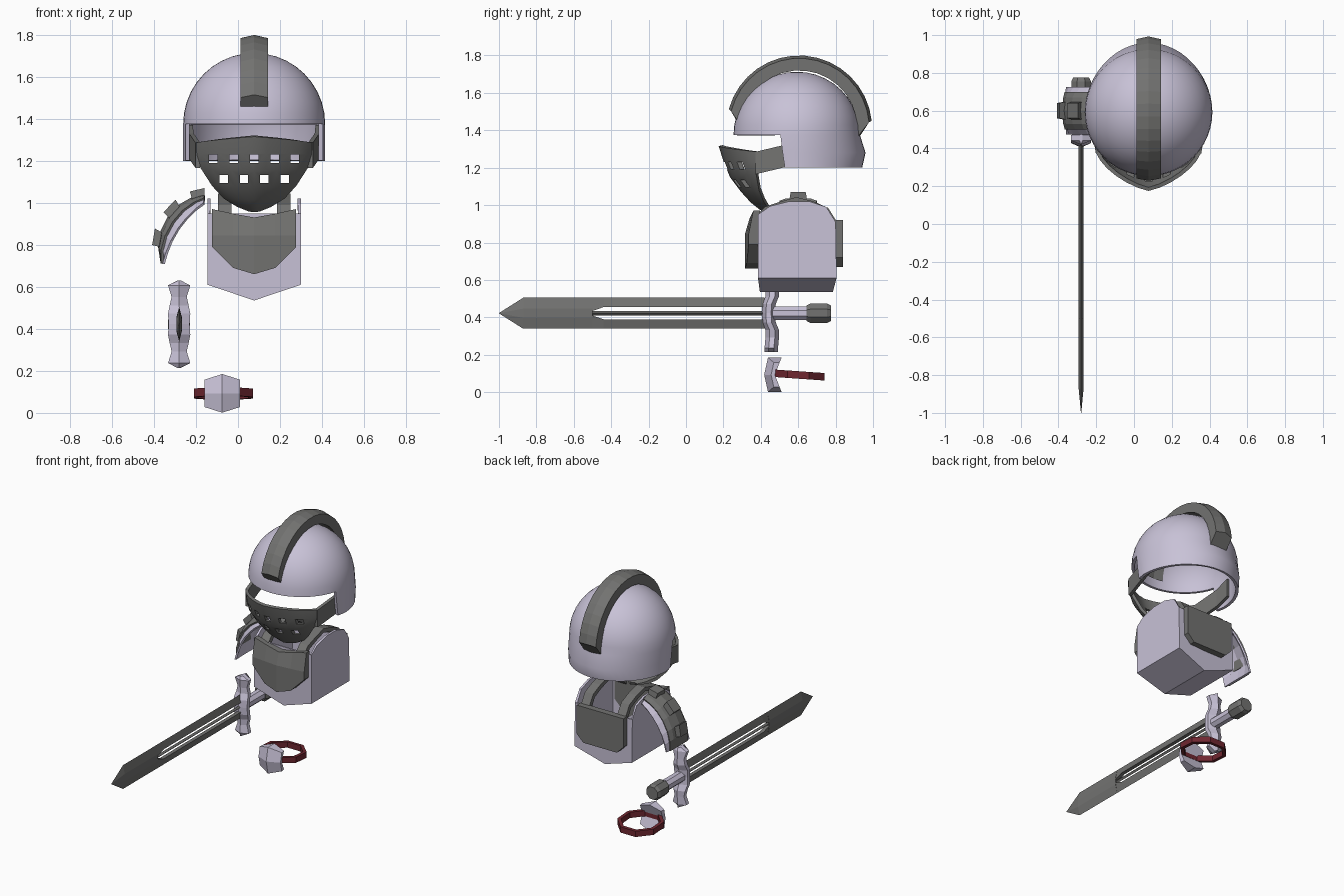
import bpy, bmesh
from math import sin, cos, pi, radians

if "Cube" in bpy.data.objects:
    bpy.data.objects.remove(bpy.data.objects["Cube"])

CX = 0.077  # centre line of helmet and breastplate


def material(name, rgb):
    m = bpy.data.materials.new(name)
    m.diffuse_color = (*rgb, 1)
    m.use_nodes = True
    m.node_tree.nodes["Principled BSDF"].inputs["Base Color"].default_value = m.diffuse_color
    return m


STEEL = material("pale_steel", (0.58, 0.54, 0.68))
DARK = material("dark_iron", (0.17, 0.17, 0.165))
RED = material("red_leather", (0.16, 0.02, 0.03))


def mesh_object(name, verts, faces, mat, thick=0.0, smooth=None):
    me = bpy.data.meshes.new(name)
    me.from_pydata(verts, [], faces)
    bm = bmesh.new()
    bm.from_mesh(me)
    bmesh.ops.remove_doubles(bm, verts=bm.verts, dist=1e-5)
    bmesh.ops.recalc_face_normals(bm, faces=bm.faces)
    bm.to_mesh(me)
    bm.free()
    me.materials.append(mat)
    ob = bpy.data.objects.new(name, me)
    bpy.context.collection.objects.link(ob)
    bpy.ops.object.select_all(action='DESELECT')
    bpy.context.view_layer.objects.active = ob
    ob.select_set(True)
    if thick:
        mod = ob.modifiers.new("thickness", 'SOLIDIFY')
        mod.thickness, mod.offset = thick, -1
        bpy.ops.object.modifier_apply(modifier=mod.name)
    if smooth:
        bpy.ops.object.shade_smooth_by_angle(angle=radians(smooth))
    return ob


def loft(name, rows, mat, ring=True, caps=True, loop=False, **kw):
    """Skin equal-length rows of points; ring closes each row, loop joins last to first."""
    n = len(rows[0])
    verts = [p for r in rows for p in r]
    faces = []
    for i in range(len(rows) if loop else len(rows) - 1):
        a, b = i * n, (i + 1) % len(rows) * n
        for j in range(n if ring else n - 1):
            k = (j + 1) % n
            faces.append((a + j, a + k, b + k, b + j))
    if ring and caps and not loop:
        faces += [tuple(range(n)), tuple(range(len(verts) - n, len(verts)))]
    return mesh_object(name, verts, faces, mat, **kw)


def box_bm(bm, c, s):
    r = bmesh.ops.create_cube(bm, size=1)["verts"]
    bmesh.ops.scale(bm, vec=s, verts=r)
    bmesh.ops.translate(bm, vec=c, verts=r)


# Helmet: hemisphere with an open-fronted, back-flared skirt
N, R, HY, HZ = 48, 0.338, 0.592, 1.375
rings = [(R * cos(i * pi / 20), HZ + R * sin(i * pi / 20), 0) for i in range(10, -1, -1)]
rings += [(R, 1.28, 0.03), (R, 1.2, 0.012)]
verts, faces = [], []
for k, (r, z, flare) in enumerate(rings):
    for j in range(N):
        a = 2 * pi * j / N
        y = HY + (r + flare * max(0, sin(a))) * sin(a)
        if k > 10 and sin(a) < 0:
            y += 0.012 * (k - 10)
        verts.append((CX + r * cos(a), y, z))
for k in range(len(rings) - 1):
    for j in range(N):
        mid = sin(2 * pi * (j + 0.5) / N)
        if k < 10 or mid > -0.22:
            a, b = k * N + j, k * N + (j + 1) % N
            faces.append((a, b, b + N, a + N))
mesh_object("helmet", verts, faces, STEEL, thick=0.02, smooth=40)

# Crest over the helmet with a raised centre ridge
rows = []
for i in range(17):
    t = i / 16
    sec = []
    for x, r, a0, a1 in ((-.065, .31, 177, -10), (-.065, .375, 166, 5), (0, .39, 164.5, 6),
                         (.065, .375, 166, 5), (.065, .31, 177, -10), (0, .32, 177, -10)):
        a = radians(a0 + (a1 - a0) * t)
        sec.append((CX + x, 0.605 + r * cos(a), 1.41 + r * sin(a)))
    rows.append(sec)
loft("crest", rows, DARK)

# Visor: keeled shell, punched with breathing holes
rows = []
for zc, yc, w, ys, zs in ((1.315, .175, .28, .38, 1.285), (1.235, .2, .275, .375, 1.23),
                          (1.15, .235, .255, .375, 1.165), (1.07, .295, .2, .39, 1.08),
                          (1.015, .345, .145, .415, 1.02), (.975, .395, .08, .44, .98),
                          (.955, .44, .03, .465, .96)):
    row = []
    for j in range(-6, 7):
        u = abs(j) / 6
        row.append((CX + w * sin(u * pi / 2 * .8) / sin(pi * .4) * (1 if j > 0 else -1),
                    yc + (ys - yc) * u ** 1.35, zc + (zs - zc) * u))
    rows.append(row)
visor = loft("visor", rows, DARK, ring=False, thick=0.02)
bm = bmesh.new()
for i in range(5):
    box_bm(bm, (CX + (i - 2) * .097, .3, 1.21), (.04, .5, .04))
for i in range(4):
    box_bm(bm, (CX + (i - 1.5) * .097, .3, 1.113), (.04, .5, .04))
cut_me = bpy.data.meshes.new("hole_cutter")
bm.to_mesh(cut_me)
bm.free()
cutter = bpy.data.objects.new("hole_cutter", cut_me)
bpy.context.collection.objects.link(cutter)
cutter.hide_render = True
mod = visor.modifiers.new("holes", 'BOOLEAN')
mod.operation, mod.solver, mod.object = 'DIFFERENCE', 'EXACT', cutter
bpy.ops.object.modifier_apply(modifier=mod.name)
bpy.data.objects.remove(cutter)
bpy.ops.object.shade_smooth_by_angle(angle=radians(30))

for s in (-1, 1):
    # Visor arms reaching back into the helmet
    loft("visor_arm", [[(CX + s * (x - d), y, z) for d, z in ((0, z0), (0, z1), (.022, z1), (.022, z0))]
                       for x, y, z0, z1 in ((.279, .372, 1.165, 1.285), (.31, .56, 1.21, 1.33),
                                            (.314, .66, 1.245, 1.37))], DARK)
    # Shoulder straps
    path = ((.36, .93), (.42, .99), (.51, 1.02), (.59, 1.043), (.68, 1.02), (.76, .985), (.82, .89))
    loft("shoulder_strap", [[(CX + s * .14 + x, y + (.59 - y) * k, z - d) for x, k, d in
                             ((-.032, 0, 0), (.032, 0, 0), (.032, .1, .028), (-.032, .1, .028))]
                            for y, z in path], DARK)

# Breastplate body: open-topped shell with side walls and a V-shaped bottom
side = ((.385, .61), (.385, .95), (.45, .995), (.55, 1.02), (.66, 1.02), (.75, .99), (.8, .91), (.805, .61))
n = len(side)
verts = [(CX + s * .222, y, z) for s in (-1, 1) for y, z in side] + [(CX, .395, .535), (CX, .785, .535)]
faces = [tuple(range(n)), tuple(range(n, 2 * n)),
         (0, 1, n + 1, n, 2 * n), (n - 1, n - 2, 2 * n - 2, 2 * n - 1, 2 * n + 1),
         (0, n - 1, 2 * n + 1, 2 * n), (n, 2 * n - 1, 2 * n + 1, 2 * n)]
mesh_object("breastplate_body", verts, faces, STEEL, thick=0.015)

# Chest plate: three stacked rows bent at mid height
rows = []
for x, top, low in ((-.2, .97, .79), (-.1, .948, .69), (0, .93, .66), (.1, .948, .69), (.2, .97, .79)):
    f = .315 + abs(x) * .1
    mid = max(.845, low + .01)
    rows.append([(CX + x, .395, top), (CX + x, f + .025, top), (CX + x, f, mid),
                 (CX + x, f, low), (CX + x, .395, low)])
loft("chest_plate", rows, DARK)

# Back plate with clipped lower corners
outline = ((-.18, .92), (.18, .92), (.18, .72), (.13, .67), (-.13, .67), (-.18, .72))
loft("back_plate", [[(CX + x, y, z) for x, z in outline] for y in (.795, .84)], DARK)

# Shoulder guard: curved shell, dark overlay and three raised blocks
outer = ((-.16, 1.035), (-.22, 1.02), (-.28, .985), (-.33, .93), (-.365, .86), (-.375, .79), (-.362, .71))
inner = ((-.165, 1.0), (-.205, .97), (-.245, .93), (-.285, .88), (-.32, .82), (-.345, .76), (-.36, .71))


def guard(name, cols, mat, grow, thick, ids):
    loft(name, [[(inner[i][0] + (outer[i][0] - inner[i][0]) * b - grow * sin(i * pi / 12), .6 + y,
                  inner[i][1] + (outer[i][1] - inner[i][1]) * b + grow * cos(i * pi / 12))
                 for y, b in cols] for i in ids], mat, ring=False, thick=thick)


guard("shoulder_guard", ((-.125, 0), (-.075, .7), (0, .95), (.075, .7), (.125, 0)), STEEL, 0, .012, range(7))
guard("shoulder_overlay", ((-.1, .5), (-.07, .8), (0, 1), (.07, .8), (.1, .5)), DARK, .006, .012, range(7))
for ids in ((0, 1), (2, 3), (4, 5)):
    rows = []
    for i in ids:
        a = i * pi / 12
        ox, oz = outer[i]
        rows.append([(ox - g * sin(a), .6 + y, oz + g * cos(a))
                     for y, g in ((-.05, -.02), (-.04, .035), (.04, .035), (.05, -.02))])
    loft("shoulder_block", rows, DARK)

# Sword blade: diamond tip section, two edge rails and a central bar
SX, SZ, T = -.28, .422, .013
loft("blade_tip", [[(SX, y, SZ + h), (SX + t, y, SZ + .3 * h), (SX + t, y, SZ - .3 * h), (SX, y, SZ - h),
                    (SX - t, y, SZ - .3 * h), (SX - t, y, SZ + .3 * h)]
                   for y, h, t in ((-1, .001, .001), (-.87, .083, T), (-.5, .083, T))], DARK)
for s in (-1, 1):
    loft("blade_rail", [[(SX, y, SZ + s * .083), (SX + T, y, SZ + s * h), (SX - T, y, SZ + s * h)]
                        for y, h in ((-.5, .012), (-.44, .033), (.42, .033))], DARK)
loft("blade_bar", [[(SX + x, y, SZ + z) for x, z in ((0, .011), (.011, 0), (0, -.011), (-.011, 0))]
                   for y in (-.51, .42)], DARK)

# Cross guard: S-bent bar mirrored about the blade
half = ((0, .05, .405), (.05, .053, .408), (.09, .045, .425), (.13, .036, .425), (.185, .053, .42), (.208, .008, .42))
prof = [(-z, w, y) for z, w, y in half[:0:-1]] + list(half)
loft("cross_guard", [[(SX - w, y + .022, SZ + z), (SX, y, SZ + z), (SX + w, y + .022, SZ + z),
                      (SX + w, y + .05, SZ + z), (SX, y + .072, SZ + z), (SX - w, y + .05, SZ + z)]
                     for z, w, y in prof], STEEL)


def turned(name, prof, mat):
    loft(name, [[(SX + r / cos(pi / 8) * cos((j + .5) * pi / 4), y, SZ + r / cos(pi / 8) * sin((j + .5) * pi / 4))
                 for j in range(8)] for y, r in prof], mat)


turned("grip", ((.46, .036), (.66, .036)), STEEL)
turned("pommel", ((.645, .042), (.665, .052), (.755, .052), (.775, .042)), DARK)

# Wrist band: eight-sided leather ring, slightly tilted
rows = []
for j in range(8):
    a = (j + .5) * pi / 4
    rows.append([(-.07 + r * cos(a), .6 + r * sin(a), .092 - .07 * r * sin(a) + z)
                 for r, z in ((.152, -.02), (.152, .02), (.128, .02), (.128, -.02))])
loft("wrist_band", rows, RED, loop=True)

# Band shield: faceted plate with a vertical ridge, bent back at top and bottom
cols = []
for x, y, h in ((-.085, .455, .065), (0, .418, .092), (.085, .455, .065)):
    zs = (-h, 0, h)
    front = [(-.075 + x, y + .02 * abs(z) / .09, .093 + z) for z in zs]
    back = [(-.075 + x * .95, .475 + .035 * abs(z) / .09, .093 + z) for z in reversed(zs)]
    cols.append(front + back)
loft("band_shield", cols, STEEL)
